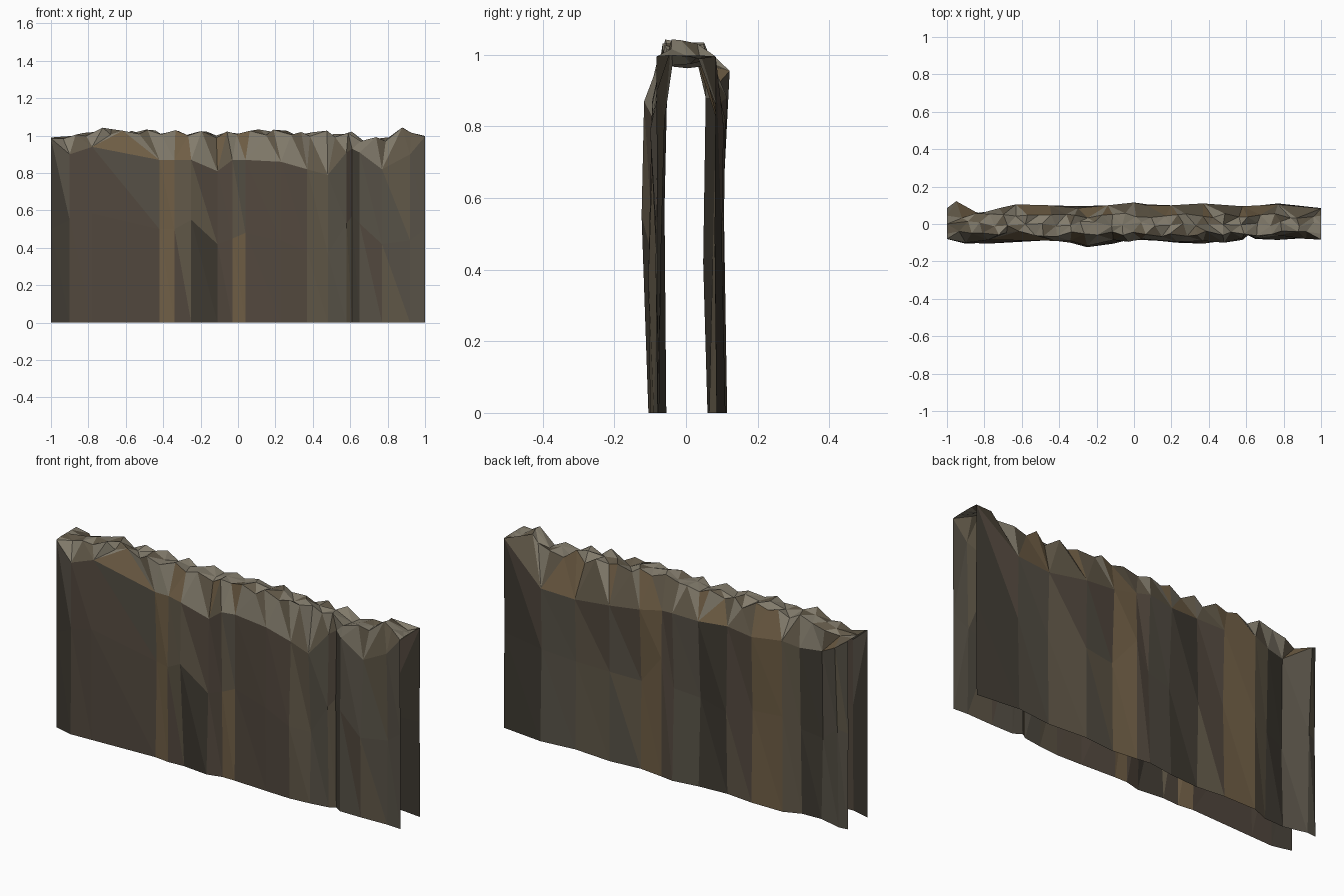
import bpy, bmesh, random

if "Cube" in bpy.data.objects:
    bpy.data.objects.remove(bpy.data.objects["Cube"])
random.seed(11)

# Stone palette
def material(name, rgb):
    m = bpy.data.materials.new(name)
    m.diffuse_color = (*rgb, 1)
    m.use_nodes = True
    m.node_tree.nodes["Principled BSDF"].inputs["Base Color"].default_value = m.diffuse_color
    return m

MATS = [material("stone_dark", (.05, .043, .032)),
        material("stone_brown", (.085, .065, .048)),
        material("stone_grey", (.095, .083, .062)),
        material("stone_olive", (.12, .098, .065)),
        material("stone_ochre", (.16, .112, .06)),
        material("stone_top", (.225, .2, .15))]

# Side columns: x, foot y, mid y, mid z, shoulder y, shoulder z, colour of strip to the right
FRONT = [(-1, -.08, -.08, .50, -.08, .985, 0), (-.9, -.105, -.10, .55, -.10, .90, 1),
         (-.78, -.10, -.105, .585, -.085, .94, 1), (-.42, -.085, -.075, .50, -.09, .87, 4),
         (-.34, -.095, -.10, .50, -.09, .87, 3), (-.25, -.09, -.124, .55, -.117, .87, 0),
         (-.11, -.105, -.09, .42, -.085, .81, 1), (-.03, -.085, -.09, .45, -.095, .87, 4),
         (.04, -.085, -.08, .48, -.08, .87, 1), (.23, -.095, -.10, .44, -.095, .86, 1),
         (.37, -.10, -.105, .38, -.09, .82, 3), (.48, -.09, -.08, .37, -.10, .79, 2),
         (.58, -.075, -.085, .53, -.075, .91, 3), (.61, -.055, -.06, .57, -.052, .93, 0),
         (.65, -.08, -.08, .53, -.075, .91, 2), (.77, -.08, -.085, .42, -.06, .82, 3),
         (.92, -.075, -.07, .44, -.08, .90, 2), (1, -.08, -.08, .50, -.083, .995, 2)]
BACK = [(-1, .085, .08, .50, .085, .99, 2), (-.95, .09, .10, .52, .122, .955, 2),
        (-.83, .06, .048, .42, .055, .88, 0), (-.72, .065, .075, .45, .085, .88, 3),
        (-.63, .10, .10, .50, .105, .90, 4), (-.45, .10, .09, .48, .10, .87, 1),
        (-.30, .085, .095, .43, .085, .88, 0), (-.14, .095, .08, .46, .10, .87, 2),
        (0, .115, .10, .48, .115, .88, 1), (.07, .105, .105, .62, .10, .87, 4),
        (.2, .09, .085, .46, .10, .84, 2), (.37, .105, .105, .47, .11, .82, 3),
        (.58, .09, .085, .46, .095, .79, 2), (.77, .11, .10, .48, .105, .80, 0),
        (1, .085, .08, .50, .083, .995, 0)]
# Crest height along x
CREST = [(-1, .99), (-.9, 1.025), (-.85, 1.0), (-.78, 1.048), (-.6, 1.033), (-.54, 1.04),
         (-.41, 1.03), (-.38, 1.01), (-.33, 1.035), (-.2, 1.028), (-.05, 1.025), (.18, 1.04),
         (.4, 1.02), (.47, 1.03), (.55, 1.0), (.61, 1.03), (.66, 1.0), (.77, .99),
         (.82, 1.0), (.84, 1.03), (.9, 1.055), (1, 1.0)]

def crest_z(x):
    for (a, za), (b, zb) in zip(CREST, CREST[1:]):
        if x <= b:
            return za + (zb - za) * (x - a) / (b - a)
    return CREST[-1][1]

bm = bmesh.new()

def line(points):
    return [bm.verts.new(p) for p in points]

def crest_line(y, drop, n, shift):
    """Jagged line along the crest, alternating peaks and dips."""
    pts = [(-1, y, .99)]
    for i in range(1, n):
        x = -1 + 2 * (i + shift) / n + random.uniform(-.018, .018)
        dip = random.uniform(.018, .038) if i % 2 else random.uniform(0, .008)
        pts.append((x, y + random.uniform(-.015, .015), crest_z(x) - drop - dip))
    return line(pts + [(1, y, .998)])

def side_color(table):
    """Column colour, with an occasional odd facet."""
    def pick(x):
        base = [r[6] for r in table if r[0] <= x][-1]
        return base if random.random() < .8 else random.choice((1, 2, 3))
    return pick

def stitch(a, b, color):
    """Triangle strip between two lines with different spacing along x."""
    i = j = 0
    while i < len(a) - 1 or j < len(b) - 1:
        step_a = j == len(b) - 1 or (i < len(a) - 1 and
                 a[i].co.x + a[i + 1].co.x <= b[j].co.x + b[j + 1].co.x)
        if step_a:
            tri = (a[i], a[i + 1], b[j])
            i += 1
        else:
            tri = (a[i], b[j + 1], b[j])
            j += 1
        f = bm.faces.new(tri)
        f.material_index = color(sum(v.co.x for v in tri) / 3)

# Lines running along the wall, from front foot over the crest to back foot
front = [line([(r[0], r[1], 0) for r in FRONT]),
         line([(r[0], r[2], r[3]) for r in FRONT]),
         line([(r[0], r[4], r[5]) for r in FRONT])]
crest = [crest_line(-.052, 0, 30, 0),
         crest_line(0, 0, 26, .4),
         crest_line(.045, .004, 30, .3)]
back = [line([(r[0], r[4], r[5]) for r in BACK]),
        line([(r[0], r[2], r[3]) for r in BACK]),
        line([(r[0], r[1], 0) for r in BACK])]

# Rough stone sides and faceted top, open at the bottom and both ends
for lo, hi in zip(front, front[1:]):
    stitch(lo, hi, side_color(FRONT))
stitch(front[-1], crest[0], lambda x: random.choice((3, 3, 4, 5, 5)))
for lo, hi in zip(crest, crest[1:]):
    stitch(lo, hi, lambda x: random.choice((5, 5, 5, 3)))
stitch(crest[-1], back[0], lambda x: random.choice((3, 3, 4, 5, 5)))
for lo, hi in zip(back, back[1:]):
    stitch(lo, hi, side_color(BACK))

mesh = bpy.data.meshes.new("rock_wall")
bm.to_mesh(mesh)
bm.free()
for m in MATS:
    mesh.materials.append(m)
wall = bpy.data.objects.new("rock_wall", mesh)
bpy.context.collection.objects.link(wall)
